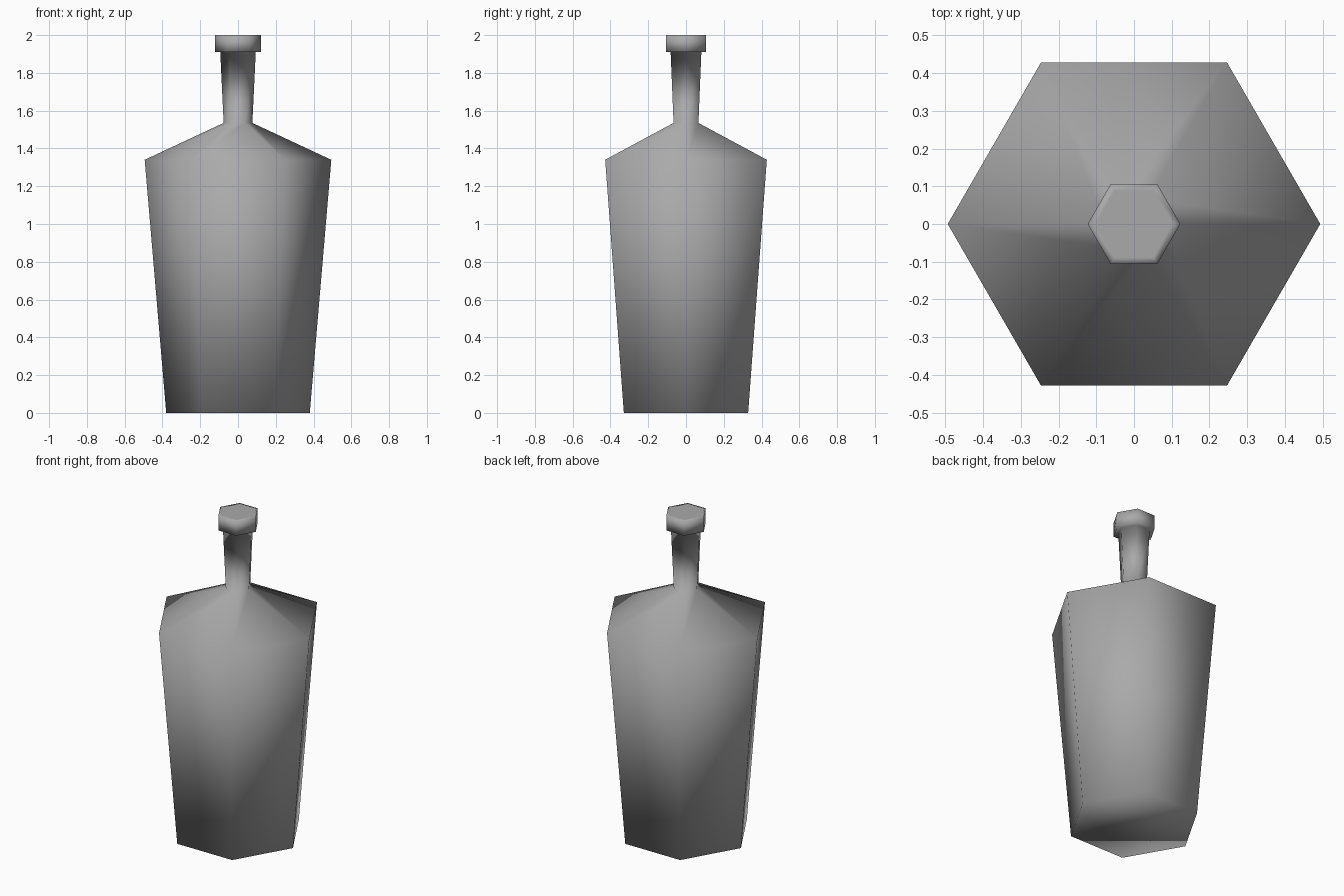
import bpy
import bmesh
from math import cos, sin, pi

SIDES = 6

cube = bpy.data.objects.get("Cube")
if cube:
    bpy.data.objects.remove(cube, do_unlink=True)

# Single grey finish
grey = bpy.data.materials.new("grey_glass")
grey.use_nodes = True
colour = (0.4, 0.4, 0.4, 1)
grey.diffuse_color = colour
grey.node_tree.nodes["Principled BSDF"].inputs["Base Color"].default_value = colour


def hex_lathe(name, profile):
    """Sweep a (radius, height) profile round z and close both ends."""
    bm = bmesh.new()
    rings = []
    for r, z in profile:
        rings.append([bm.verts.new((r * cos(2 * pi * i / SIDES),
                                    r * sin(2 * pi * i / SIDES), z))
                      for i in range(SIDES)])
    for low, high in zip(rings, rings[1:]):
        for i in range(SIDES):
            j = (i + 1) % SIDES
            bm.faces.new((low[i], low[j], high[j], high[i]))
    bm.faces.new(rings[0][::-1])
    bm.faces.new(rings[-1])
    for f in bm.faces:
        f.smooth = True
    bmesh.ops.recalc_face_normals(bm, faces=bm.faces)
    mesh = bpy.data.meshes.new(name)
    bm.to_mesh(mesh)
    bm.free()
    mesh.materials.append(grey)
    obj = bpy.data.objects.new(name, mesh)
    bpy.context.collection.objects.link(obj)
    return obj


# Tapered body, sloping shoulder, flaring neck, then the lip and its inset top
hex_lathe("bottle", [
    (0.38, 0), (0.494, 1.34),
    (0.076, 1.535), (0.094, 1.91),
    (0.123, 1.91), (0.123, 2.0), (0.102, 2.0),
])
